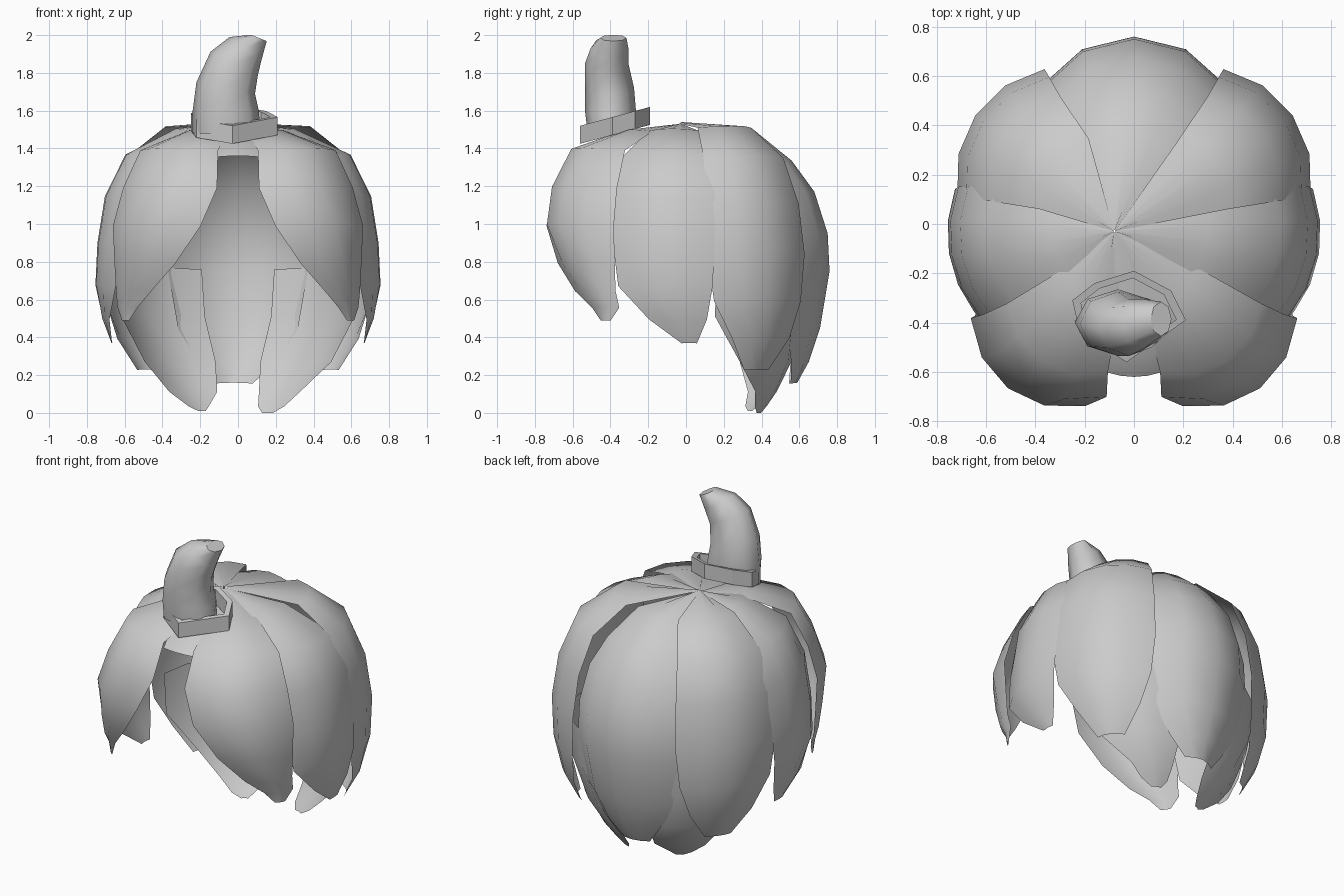
import bpy, bmesh
from math import sin, cos, radians, pi

if "Cube" in bpy.data.objects:
    bpy.data.objects.remove(bpy.data.objects["Cube"])


def make_object(name, verts, faces, smooth=True):
    me = bpy.data.meshes.new(name)
    me.from_pydata(verts, [], faces)
    bm = bmesh.new()
    bm.from_mesh(me)
    bmesh.ops.recalc_face_normals(bm, faces=bm.faces)
    bm.to_mesh(me)
    bm.free()
    for p in me.polygons:
        p.use_smooth = smooth
    ob = bpy.data.objects.new(name, me)
    bpy.context.collection.objects.link(ob)
    return ob


def petal(name, rows, bulge=0.08, side=1, cols=4):
    """Curved leaf: each row is (radius, z, start angle, end angle)."""
    verts, faces = [], []
    for r, z, a0, a1 in rows:
        full = min(1.0, abs(a1 - a0) / 45)
        pull = max(0.0, 1 - r / 0.4)        # petals meet slightly left of centre
        for j in range(cols + 1):
            t = j / cols
            u = 2 * t - 1
            a = radians(a0 + (a1 - a0) * t)
            rr = r * (1 - bulge * full * u * u)
            verts.append((side * rr * cos(a) - 0.08 * pull, rr * sin(a) - 0.03 * pull,
                          z - 0.01 * full * u * u))
    n = cols + 1
    for i in range(len(rows) - 1):
        for j in range(cols):
            k = i * n + j
            faces.append((k, k + 1, k + n + 1, k + n))
    ob = make_object(name, verts, faces)
    if sum(p.normal.z * p.area for p in ob.data.polygons) < 0:
        ob.data.flip_normals()
    return ob


front = [(0.005, 1.53, -85, -32), (0.35, 1.50, -82, -33), (0.67, 1.40, -80, -32),
         (0.78, 1.20, -81, -31), (0.84, 1.00, -75, -30), (0.81, 0.80, -64, -30),
         (0.78, 0.65, -52, -30), (0.75, 0.56, -43, -29), (0.74, 0.49, -38, -33)]
side_rows = [(0.005, 1.535, -38, 13), (0.32, 1.505, -37, 13), (0.60, 1.37, -35, 13),
             (0.71, 1.15, -34, 13), (0.75, 0.90, -32, 12), (0.76, 0.68, -29, 11),
             (0.72, 0.50, -16, 9), (0.67, 0.37, -2, 5)]
rear_side = [(0.005, 1.54, 9, 65), (0.42, 1.52, 9, 62), (0.64, 1.36, 9, 60),
             (0.74, 1.12, 9, 60), (0.78, 0.85, 9, 60), (0.77, 0.60, 12, 58),
             (0.72, 0.40, 21, 53), (0.63, 0.23, 30, 45)]
inner = [(0.69, 0.77, 14, 73), (0.67, 0.52, 14, 74), (0.60, 0.28, 30, 78),
         (0.51, 0.12, 48, 77), (0.45, 0.04, 56, 76), (0.42, 0.0, 64, 72)]
back = [(0.005, 1.54, 62, 120), (0.36, 1.50, 62, 124), (0.56, 1.335, 59, 122),
        (0.68, 1.17, 57, 123), (0.75, 0.95, 57, 123), (0.76, 0.75, 57, 123),
        (0.71, 0.45, 60, 120), (0.65, 0.27, 71, 110), (0.59, 0.16, 82, 103)]
# The left inner petal has its tip turned further forward
inner_left = [(r * (0.93 if z < 0.1 else 1), max(z, 0.01), a0 - 6 * (z < 0.2), a1 - 8 * (z < 0.1))
              for r, z, a0, a1 in inner]

# Mirrored petals, left and right
for s, label in ((1, "right"), (-1, "left")):
    petal("front_petal_" + label, front, 0.09, s)
    petal("side_petal_" + label, side_rows, 0.03, s)
    petal("rear_side_petal_" + label, rear_side, 0.07, s)
    petal("inner_rear_petal_" + label, inner if s > 0 else inner_left, 0.05, s)

# Single back petal and the short front flap under the collar
petal("back_petal", back, 0.11)
petal("front_flap", [(0.005, 1.53, -120, -60), (0.35, 1.485, -112, -68),
                     (0.54, 1.42, -104, -76), (0.62, 1.36, -100, -80)], 0.03)

# Tilted angular collar
outline = [(-0.25, -0.31), (-0.16, -0.24), (0.0, -0.19), (0.15, -0.27),
           (0.21, -0.39), (-0.03, -0.56), (-0.22, -0.44)]
cx, cy = -0.03, -0.375
n = len(outline)
cv, cf = [], []
for scale, h in ((1, 0), (1, 0.095), (0.84, 0.095), (0.84, 0)):
    for x, y in outline:
        X, Y = cx + (x - cx) * scale, cy + (y - cy) * scale
        cv.append((X, Y, 1.425 + h + 0.27 * (Y + 0.56)))
for k in range(4):
    for i in range(n):
        j, m = (i + 1) % n, (k + 1) % 4
        cf.append((k * n + i, k * n + j, m * n + j, m * n + i))
make_object("collar", cv, cf, False)

# Bent stem: centre x, centre y, z, half width, half depth, tilt in x
stem = [(-0.06, -0.395, 1.48, 0.18, 0.125, 0.0), (-0.065, -0.40, 1.60, 0.175, 0.135, 0.0),
        (-0.065, -0.405, 1.72, 0.155, 0.13, -0.2), (-0.02, -0.42, 1.85, 0.125, 0.115, -0.5),
        (0.04, -0.405, 1.93, 0.085, 0.10, -0.7), (0.11, -0.385, 1.985, 0.042, 0.07, -0.4)]
S = 8
sv, sf = [], []
for x, y, z, w, d, tilt in stem:
    for i in range(S):
        a = 2 * pi * i / S
        sv.append((x + w * cos(a), y + d * sin(a), z + tilt * w * cos(a)))
for k in range(len(stem) - 1):
    for i in range(S):
        j = (i + 1) % S
        sf.append((k * S + i, k * S + j, (k + 1) * S + j, (k + 1) * S + i))
sf.append(tuple(range((len(stem) - 1) * S, len(stem) * S)))
stem_ob = make_object("stem", sv, sf)
stem_ob.data.polygons[len(sf) - 1].use_smooth = False
